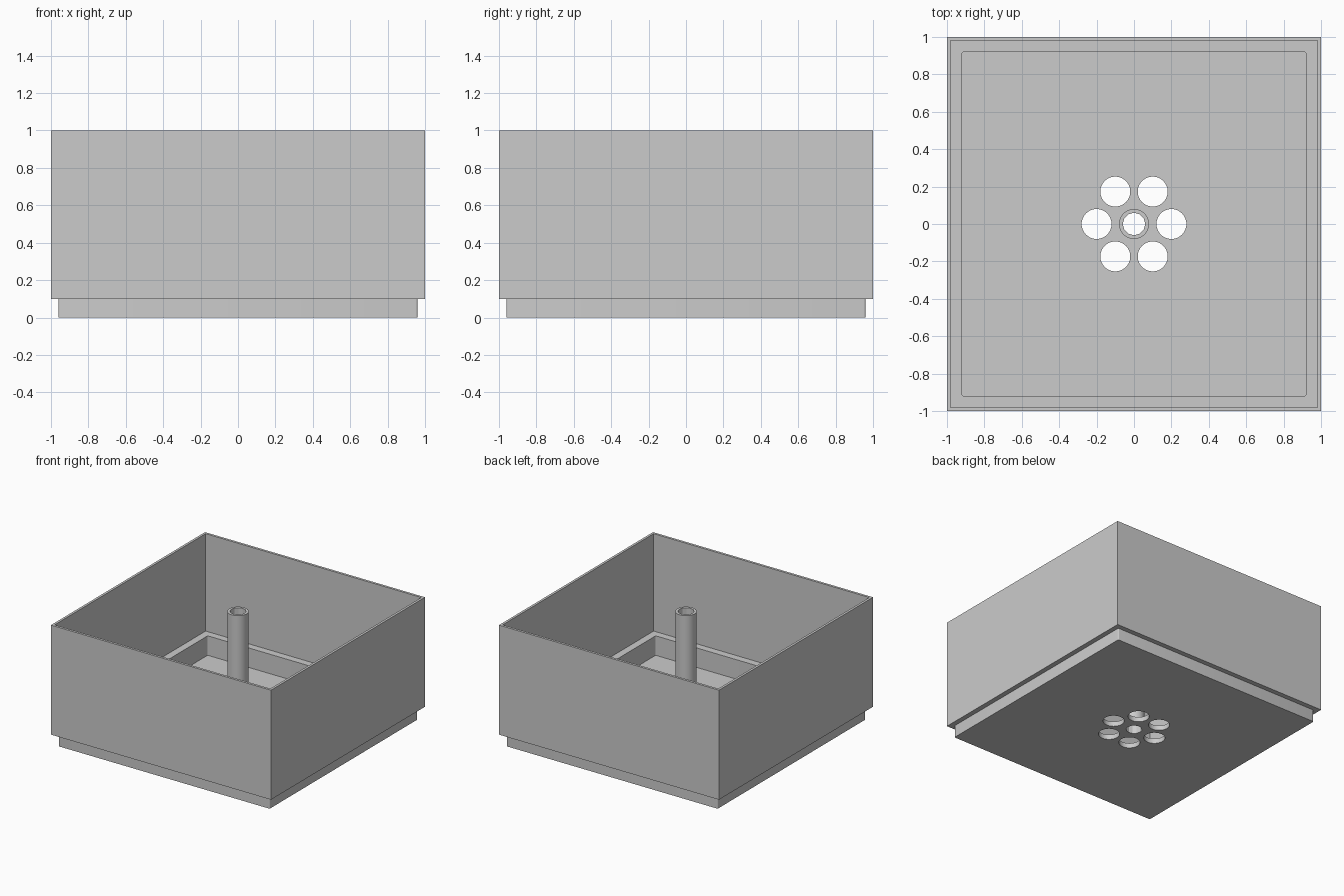
import bpy
import bmesh
from math import cos, sin, radians

if "Cube" in bpy.data.objects:
    bpy.data.objects.remove(bpy.data.objects["Cube"])

grey = bpy.data.materials.new("plain_grey")
grey.use_nodes = True
COLOUR = (0.6, 0.6, 0.6, 1)
grey.diffuse_color = COLOUR
grey.node_tree.nodes["Principled BSDF"].inputs["Base Color"].default_value = COLOUR


def finish(name, bm):
    mesh = bpy.data.meshes.new(name)
    bm.to_mesh(mesh)
    bm.free()
    mesh.materials.append(grey)
    obj = bpy.data.objects.new(name, mesh)
    bpy.context.collection.objects.link(obj)
    return obj


def block(name, half, low, high, radius=0):
    """Square block, with optionally rounded upright edges."""
    bm = bmesh.new()
    bmesh.ops.create_cube(bm, size=1)
    for v in bm.verts:
        v.co = (v.co.x * 2 * half, v.co.y * 2 * half, low if v.co.z < 0 else high)
    if radius:
        upright = [e for e in bm.edges
                   if abs(e.verts[0].co.z - e.verts[1].co.z) > 0.01]
        bmesh.ops.bevel(bm, geom=upright, offset=radius, segments=4,
                        profile=0.5, affect='EDGES')
    return finish(name, bm)


def rod(name, radius, low, high, sides, x=0, y=0):
    bm = bmesh.new()
    bmesh.ops.create_cone(bm, cap_ends=True, segments=sides, radius1=radius,
                          radius2=radius, depth=high - low)
    bmesh.ops.translate(bm, verts=bm.verts, vec=(x, y, (low + high) / 2))
    return finish(name, bm)


def combine(target, tool, operation):
    """Apply a boolean and discard the tool."""
    bpy.context.view_layer.objects.active = target
    mod = target.modifiers.new("combine", 'BOOLEAN')
    mod.operation = operation
    mod.solver = 'EXACT'
    mod.object = tool
    bpy.ops.object.modifier_apply(modifier=mod.name)
    bpy.data.objects.remove(tool)


# Outer walls on a slightly smaller plinth
planter = block("planter_box", 1, 0.1, 1)
combine(planter, block("plinth", 0.96, 0, 0.15, 0.01), 'UNION')

# Main cavity with a ledge, and a sunken floor inside the plinth
combine(planter, block("cavity", 0.98, 0.2, 1.2), 'DIFFERENCE')
combine(planter, block("sunken_floor", 0.92, 0.04, 0.3, 0.01), 'DIFFERENCE')

# Ring of drain holes
for i in range(6):
    a = radians(60 * i)
    hole = rod("drain_hole", 0.08, -0.1, 0.1, 48, 0.2 * cos(a), 0.2 * sin(a))
    combine(planter, hole, 'DIFFERENCE')

# Central tube, bored right through the floor
combine(planter, rod("tube", 0.08, 0.02, 1, 48), 'UNION')
combine(planter, rod("bore", 0.06, -0.1, 1.2, 12), 'DIFFERENCE')

bpy.ops.object.select_all(action='DESELECT')
planter.select_set(True)
bpy.context.view_layer.objects.active = planter
bpy.ops.object.shade_smooth_by_angle(angle=radians(25))
